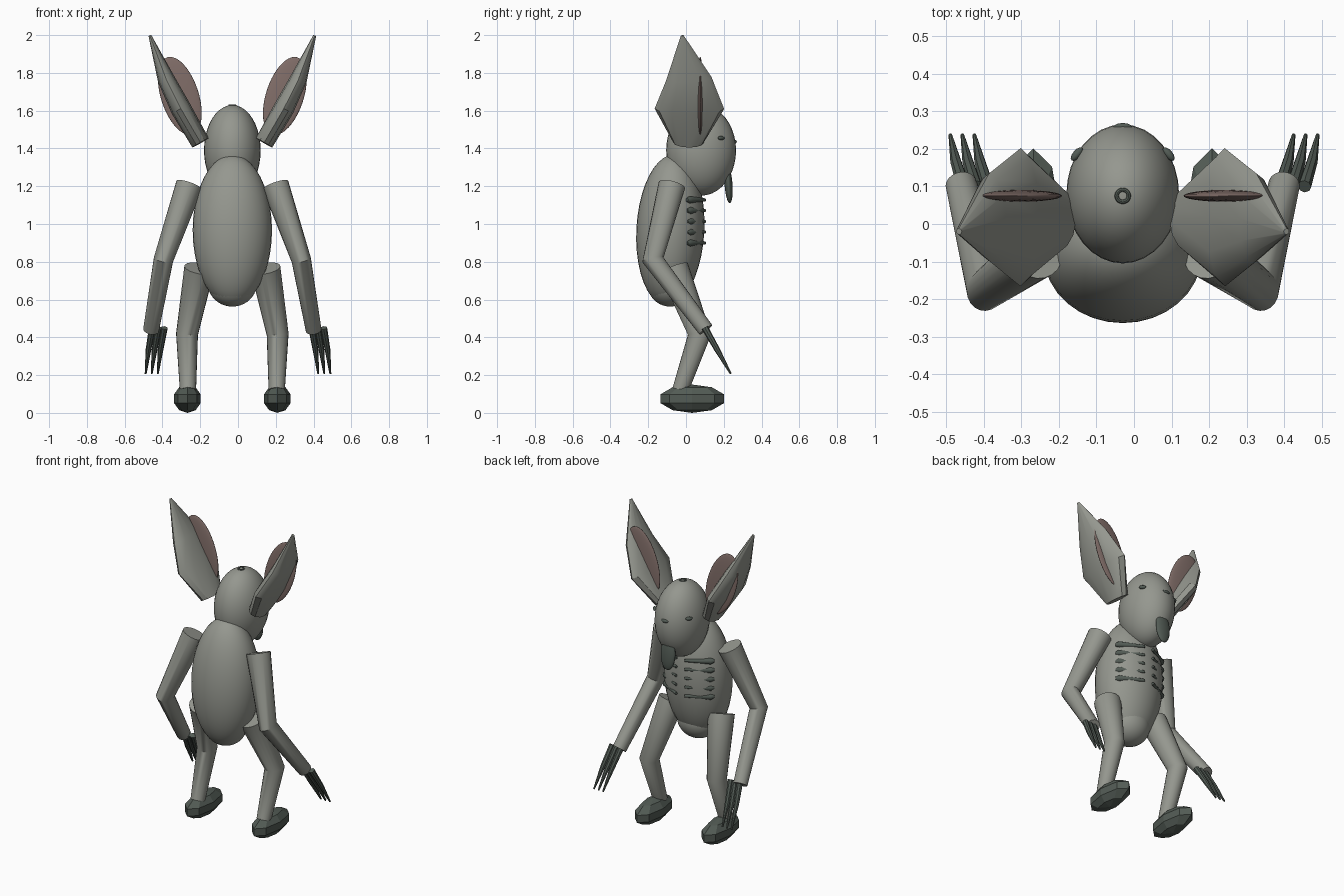
import bpy, bmesh, math
from mathutils import Vector

cube = bpy.data.objects.get("Cube")
if cube:
    bpy.data.objects.remove(cube, do_unlink=True)

AXIS = -0.03  # centre line of the body


def material(name, rgb):
    m = bpy.data.materials.new(name)
    m.use_nodes = True
    m.diffuse_color = (*rgb, 1)
    node = next(n for n in m.node_tree.nodes if n.type == "BSDF_PRINCIPLED")
    node.inputs["Base Color"].default_value = (*rgb, 1)
    return m


SKIN = material("grey_skin", (0.30, 0.31, 0.275))
DARK = material("dark_grey", (0.085, 0.105, 0.09))
PINK = material("dusty_pink", (0.22, 0.155, 0.14))


def finish(obj, name, mat, smooth=True, angle=40):
    obj.name = obj.data.name = name
    obj.data.materials.append(mat)
    bpy.ops.object.select_all(action="DESELECT")
    obj.select_set(True)
    bpy.context.view_layer.objects.active = obj
    if smooth:
        bpy.ops.object.shade_smooth_by_angle(angle=math.radians(angle))
    return obj


def ellipsoid(name, centre, radii, mat, rot=(0, 0, 0), segs=32, rings=20, smooth=True):
    bpy.ops.mesh.primitive_uv_sphere_add(segments=segs, ring_count=rings, location=centre,
                                         rotation=[math.radians(a) for a in rot])
    obj = bpy.context.object
    obj.scale = radii
    return finish(obj, name, mat, smooth)


def loft(name, sections, mat, side=Vector((1, 0, 0)), n=20, angle=40):
    """Skin elliptical rings: each section is (centre, radius along side, radius across)."""
    bm = bmesh.new()
    pts = [Vector(s[0]) for s in sections]
    rings = []
    for i, (_, ru, rv) in enumerate(sections):
        steps = [(pts[j + 1] - pts[j]).normalized()
                 for j in (i - 1, i) if 0 <= j < len(pts) - 1]
        t = sum(steps, Vector()).normalized()
        u = (side - t * side.dot(t)).normalized()
        v = t.cross(u)
        rv /= max(0.7, t.dot(steps[0]))  # keep thickness through a bend
        rings.append([bm.verts.new(pts[i] + u * ru * math.cos(a) + v * rv * math.sin(a))
                      for a in (2 * math.pi * k / n for k in range(n))])
    for a, b in zip(rings, rings[1:]):
        for k in range(n):
            bm.faces.new((a[k], a[(k + 1) % n], b[(k + 1) % n], b[k]))
    bm.faces.new(rings[0])
    bm.faces.new(rings[-1])
    bmesh.ops.recalc_face_normals(bm, faces=bm.faces)
    mesh = bpy.data.meshes.new(name)
    bm.to_mesh(mesh)
    bm.free()
    obj = bpy.data.objects.new(name, mesh)
    bpy.context.collection.objects.link(obj)
    return finish(obj, name, mat, angle=angle)


def limb(name, points, radii, mat, n=20):
    return loft(name, [(p, r, r) for p, r in zip(points, radii)], mat, n=n)


# Torso and head
ellipsoid("torso", (AXIS, -0.083, 0.967), (0.21, 0.18, 0.4), SKIN, rot=(-3, 0, 0))
ellipsoid("pelvis", (AXIS, -0.085, 0.685), (0.13, 0.12, 0.122), SKIN)
ellipsoid("head", (AXIS, 0.08, 1.39), (0.15, 0.185, 0.24), SKIN)
ellipsoid("snout", (AXIS, 0.225, 1.21), (0.05, 0.021, 0.1), DARK, rot=(4, 0, 0))
ellipsoid("middle_eye", (AXIS, 0.257, 1.435), (0.026, 0.012, 0.011), DARK, segs=12, rings=8)
bpy.ops.mesh.primitive_torus_add(location=(AXIS, 0.075, 1.627), major_radius=0.016,
                                 minor_radius=0.006, major_segments=20, minor_segments=8)
finish(bpy.context.object, "crown_ring", DARK)

for s, tag in ((1, "left"), (-1, "right")):
    def at(x, y, z):
        return (AXIS + s * x, y, z)

    # Eyes on the sides of the face
    ellipsoid(tag + "_eye", at(0.122, 0.186, 1.455), (0.011, 0.022, 0.011), DARK,
              rot=(0, 0, s * 40), segs=12, rings=8)

    # Tall kite-shaped ears with a pink inner disc
    loft(tag + "_ear", [(at(0.168, 0.012, 1.43), 0.08, 0.05),
                        (at(0.272, 0.018, 1.61), 0.184, 0.055),
                        (at(0.352, 0.015, 1.77), 0.12, 0.045),
                        (at(0.436, -0.02, 1.997), 0.008, 0.008)],
         SKIN, side=Vector((0, 1, 0)), n=12, angle=35)
    ellipsoid(tag + "_inner_ear", at(0.278, 0.075, 1.678), (0.1, 0.016, 0.215), PINK,
              rot=(0, s * 18, 0))

    # Arms
    limb(tag + "_arm", [at(0.228, -0.075, 1.205), at(0.365, -0.175, 0.81),
                        at(0.43, 0.105, 0.44)], (0.072, 0.052, 0.042), SKIN)

    # Long tapering fingers
    for i in range(3):
        x = 0.39 + i * 0.032
        limb(f"{tag}_finger_{i + 1}", [(s * x, 0.1, 0.45), (s * (x + 0.02), 0.165, 0.335),
                                       (s * (x + 0.035), 0.237, 0.207)],
             (0.018, 0.015, 0.005), DARK, n=8)

    # Bent legs
    limb(tag + "_leg", [at(0.175, -0.065, 0.765), at(0.24, 0.072, 0.415),
                        at(0.235, -0.03, 0.12)], (0.08, 0.058, 0.043), SKIN)

    # Faceted feet
    ellipsoid(tag + "_foot", at(0.238, 0.033, 0.075), (0.074, 0.177, 0.075), DARK,
              segs=8, rings=5, smooth=False)

    # Ribs across the chest
    for i in range(5):
        z = 0.9 + i * 0.057
        limb(f"{tag}_rib_{i + 1}", [at(0.175, 0.005, z), at(0.16, 0.02, z),
                                    at(0.03, 0.1, z)], (0.01, 0.019, 0.008), DARK, n=10)
